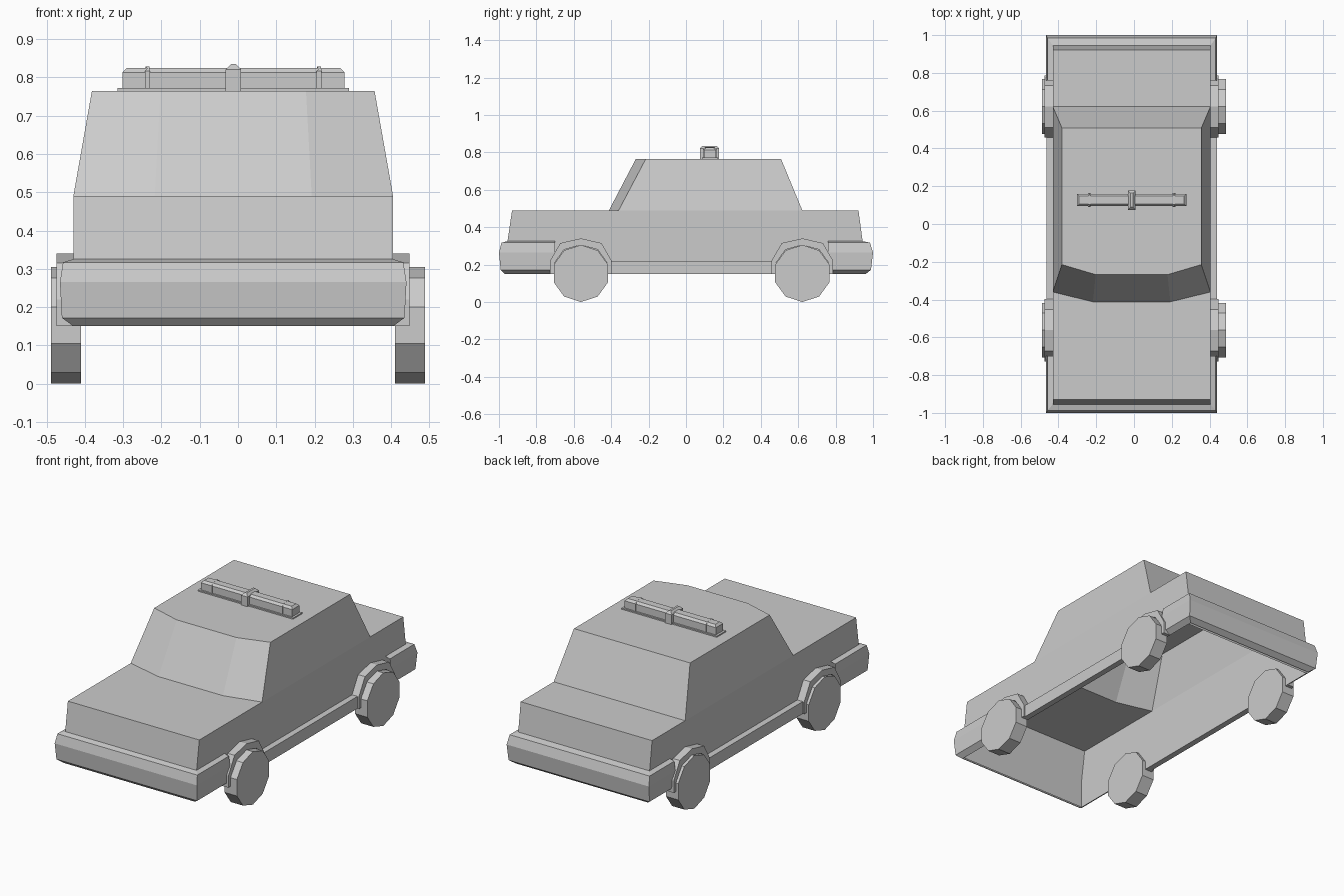
import bpy, bmesh
from math import sin, cos, radians

if "Cube" in bpy.data.objects:
    bpy.data.objects.remove(bpy.data.objects["Cube"])

CX = -0.0125          # body centre line
HW = 0.4175           # body half width
FRONT, REAR = -0.955, 0.945


def build(name, verts, faces):
    bm = bmesh.new()
    vs = [bm.verts.new(v) for v in verts]
    for f in faces:
        bm.faces.new([vs[i] for i in f])
    bmesh.ops.remove_doubles(bm, verts=bm.verts, dist=0.0005)
    bmesh.ops.recalc_face_normals(bm, faces=bm.faces)
    return finish(name, bm)


def finish(name, bm):
    me = bpy.data.meshes.new(name)
    bm.to_mesh(me)
    bm.free()
    ob = bpy.data.objects.new(name, me)
    bpy.context.collection.objects.link(ob)
    return ob


def prism(name, x0, x1, yz):
    """Extrude a side profile along x."""
    n = len(yz)
    verts = [(x, y, z) for x in (x0, x1) for y, z in yz]
    faces = [range(n), range(n, 2 * n)]
    faces += [(i, (i + 1) % n, n + (i + 1) % n, n + i) for i in range(n)]
    return build(name, verts, faces)


def capped_box(name, x, y, z, bevel=0):
    """Box from ranges, with chamfered top edges."""
    bm = bmesh.new()
    bmesh.ops.create_cube(bm, size=1)
    for v in bm.verts:
        v.co = [r[0] + (c + 0.5) * (r[1] - r[0]) for r, c in zip((x, y, z), v.co)]
    if bevel:
        top = [e for e in bm.edges if all(v.co.z > z[1] - 1e-5 for v in e.verts)]
        bmesh.ops.bevel(bm, geom=top, offset=bevel, segments=1, affect='EDGES')
    return finish(name, bm)


# Body shell, open underneath: two side levels, decks, then cabin
L, R = CX - HW, CX + HW
verts = []
for z, yf, yr in ((0.15, FRONT, REAR), (0.32, FRONT, REAR), (0.49, -0.93, 0.922)):
    verts += [(L, yf, z), (R, yf, z), (R, yr, z), (L, yr, z)]
for z, hw, mid, ys, ym, yr in ((0.49, HW, 0.205, -0.36, -0.412, 0.622),
                               (0.765, 0.369, 0.19, -0.215, -0.268, 0.508)):
    verts += [(CX - hw, ys, z), (CX - mid, ym, z), (CX + mid, ym, z),
              (CX + hw, ys, z), (CX + hw, yr, z), (CX - hw, yr, z)]
faces = [(k + i, k + (i + 1) % 4, k + 4 + (i + 1) % 4, k + 4 + i)
         for k, sides in ((0, range(4)), (4, (0, 2))) for i in sides]
faces += [(5, 6, 10, 16, 15, 9), (4, 8, 12, 17, 11, 7)]      # upper sides
faces += [(8, 9, 15, 14, 13, 12), (17, 16, 10, 11)]          # hood and trunk
faces += [(12 + i, 12 + (i + 1) % 6, 18 + (i + 1) % 6, 18 + i) for i in range(6)]
faces += [range(18, 24)]                                     # roof
build("body_shell", verts, faces)

# Wrap-around bumpers: (side offset, end offset share, z)
SECTION = ((0, 0, 0.325), (0.027, 0.7, 0.317), (0.035, 1, 0.265),
           (0.03, 0.8, 0.172), (0.0, 0.3, 0.15))


def bumper(name, y_end, y_wheel):
    depth = (1 - abs(y_end)) * (1 if y_end > 0 else -1)
    verts = []
    for ox, oy, z in SECTION:
        y = y_end + depth * oy
        verts += [(L - ox, y_wheel, z), (L - ox, y, z), (R + ox, y, z), (R + ox, y_wheel, z)]
    faces = [(4 * k + i, 4 * k + i + 1, 4 * k + i + 5, 4 * k + i + 4)
             for k in range(len(SECTION) - 1) for i in range(3)]
    ob = build(name, verts, faces)
    return ob


bumper("front_bumper", FRONT, -0.70)
bumper("rear_bumper", REAR, 0.76)

# Wheels, arches and sills on both sides
ARCH_OUT = [(-0.165, 0.15), (-0.165, 0.22), (-0.11, 0.315), (0, 0.34),
            (0.11, 0.315), (0.165, 0.22), (0.165, 0.15)]
ARCH_IN = [(0.14, 0.15), (0.14, 0.21), (0.09, 0.28), (0, 0.305),
           (-0.09, 0.28), (-0.14, 0.21), (-0.14, 0.15)]
WHEEL_R = 0.1525
for side, s in (("left", -1), ("right", 1)):
    edge = CX + s * HW
    for end, yc in (("front", -0.562), ("rear", 0.622)):
        ring = [(yc + WHEEL_R * cos(radians(90 + 36 * i)),
                 WHEEL_R + WHEEL_R * sin(radians(90 + 36 * i))) for i in range(10)]
        prism(f"{side}_{end}_wheel", s * 0.41, s * 0.488, ring)
        prism(f"{side}_{end}_arch", edge, CX + s * 0.461,
              [(yc + y, z) for y, z in ARCH_OUT + ARCH_IN])
    prism(f"{side}_sill", edge, CX + s * 0.452,
          [(-0.40, 0.15), (0.46, 0.15), (0.46, 0.22), (-0.40, 0.22)])

# Roof light bar
capped_box("light_bar_base", (-0.315, 0.29), (0.085, 0.17), (0.764, 0.772))
capped_box("light_bar", (-0.302, 0.278), (0.095, 0.16), (0.77, 0.825), 0.012)
capped_box("light_bar_centre", (-0.032, 0.008), (0.075, 0.177), (0.765, 0.835), 0.014)
for s, n in ((-1, "left"), (1, "right")):
    x = CX + s * 0.224
    capped_box(f"{n}_light_clip", (x - 0.007, x + 0.007), (0.09, 0.165), (0.77, 0.828), 0.012)
